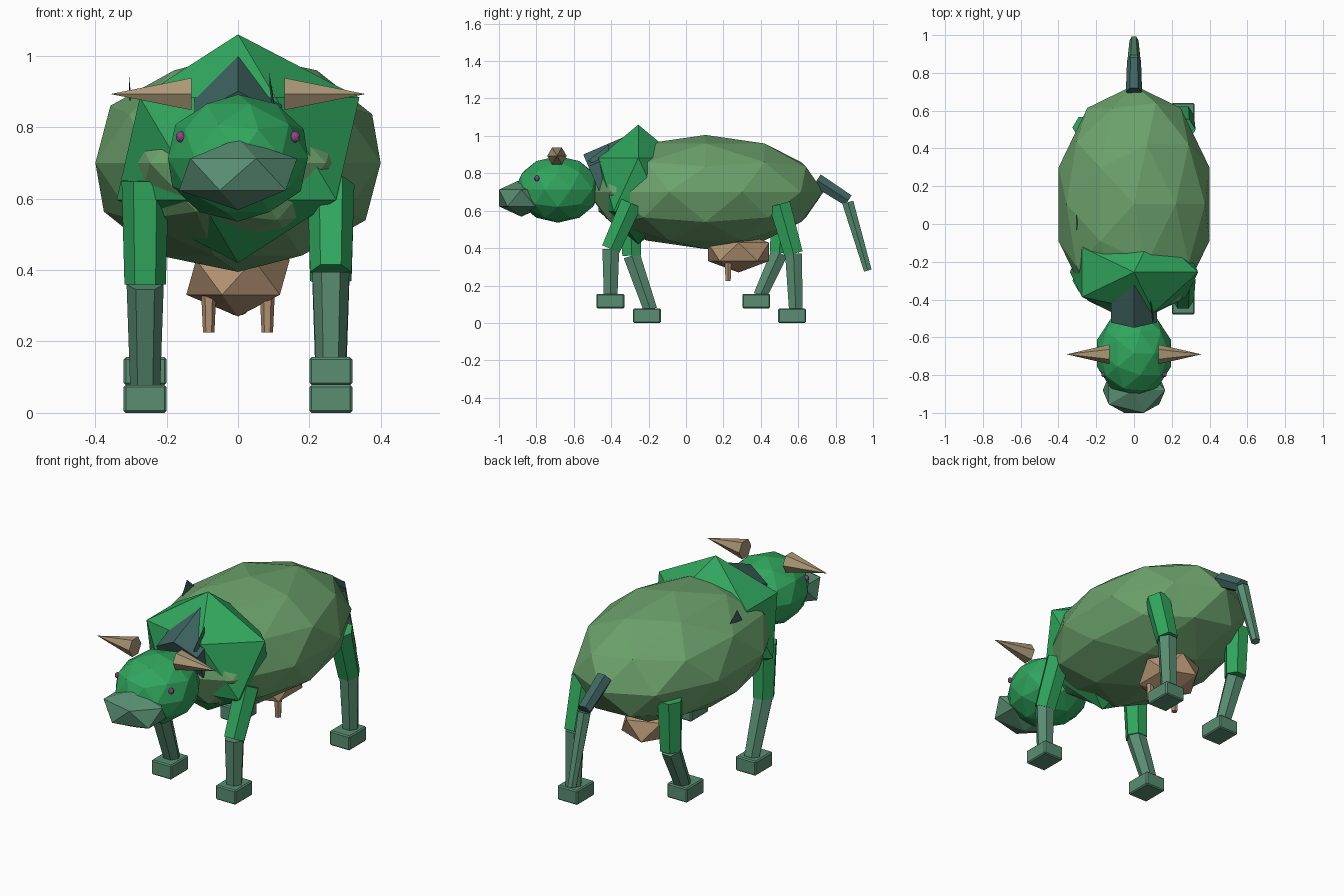
import bpy, bmesh
from mathutils import Matrix, Vector

if "Cube" in bpy.data.objects:
    bpy.data.objects.remove(bpy.data.objects["Cube"])


def material(name, rgb):
    m = bpy.data.materials.new(name)
    m.diffuse_color = (*rgb, 1)
    m.use_nodes = True
    m.node_tree.nodes["Principled BSDF"].inputs["Base Color"].default_value = m.diffuse_color
    return m


HIDE = material("hide_green", (0.15, 0.36, 0.15))
BRIGHT = material("bright_green", (0.03, 0.38, 0.11))
SAGE = material("sage_green", (0.10, 0.27, 0.17))
SLATE = material("slate_green", (0.05, 0.13, 0.12))
HORN = material("horn_tan", (0.40, 0.31, 0.18))
SKIN = material("udder_tan", (0.45, 0.29, 0.17))
EYE = material("eye_purple", (0.30, 0.06, 0.25))


def finish(name, bm, mat):
    mesh = bpy.data.meshes.new(name)
    bm.to_mesh(mesh)
    bm.free()
    mesh.materials.append(mat)
    obj = bpy.data.objects.new(name, mesh)
    bpy.context.collection.objects.link(obj)
    return obj


def ball(name, centre, radii, subdivisions, mat):
    bm = bmesh.new()
    bmesh.ops.create_icosphere(bm, subdivisions=subdivisions, radius=1,
                               matrix=Matrix.Translation(centre) @ Matrix.Diagonal((*radii, 1)))
    return finish(name, bm, mat)


def limb(name, a, b, r1, r2, mat, corner=(1, 0, 0), sides=6, flat=1.0):
    """Tapered prism from a to b with a corner pointing along 'corner'."""
    a, b = Vector(a), Vector(b)
    z = (b - a).normalized()
    y = Vector(corner)
    y = (y - z * y.dot(z)).normalized()
    x = y.cross(z)
    frame = Matrix((x, y, z)).transposed().to_4x4()
    bm = bmesh.new()
    bmesh.ops.create_cone(bm, cap_ends=True, segments=sides, radius1=r1, radius2=r2,
                          depth=(b - a).length,
                          matrix=Matrix.Translation((a + b) / 2) @ frame @ Matrix.Diagonal((1, flat, 1, 1)))
    bmesh.ops.remove_doubles(bm, verts=bm.verts, dist=1e-5)
    return finish(name, bm, mat)


def hoof(name, x, y, z):
    bm = bmesh.new()
    bmesh.ops.create_cube(bm, size=1, matrix=Matrix.Translation((x, y, z + 0.039))
                          @ Matrix.Diagonal((0.12, 0.148, 0.078, 1)))
    bmesh.ops.bevel(bm, geom=bm.edges[:], offset=0.006, segments=1, affect='EDGES')
    return finish(name, bm, SAGE)


# Torso, shoulders, neck and head
ball("body", (0, 0.105, 0.70), (0.42, 0.63, 0.305), 2, HIDE)
ball("shoulders", (0, -0.255, 0.74), (0.38, 0.25, 0.32), 1, BRIGHT)
limb("neck", (0, -0.22, 0.89), (0, -0.494, 0.772), 0.14, 0.14, SLATE, corner=(0, 0, 1))
ball("head", (0, -0.685, 0.714), (0.206, 0.23, 0.178), 2, BRIGHT)
ball("muzzle", (0, -0.88, 0.668), (0.185, 0.141, 0.10), 1, SAGE)

# Horns and eyes
for side, s in (("right", 1), ("left", -1)):
    limb(f"{side}_horn", (s * 0.13, -0.69, 0.893), (s * 0.357, -0.69, 0.893),
         0.052, 0, HORN, corner=(0, 1, 0))
    ball(f"{side}_eye", (s * 0.16, -0.797, 0.773), (0.014, 0.014, 0.016), 2, EYE)

# Thin ears, mostly buried in the hide
limb("right_ear", (0.10, -0.47, 0.84), (0.087, -0.41, 0.955), 0.06, 0, SLATE, sides=4, flat=0.12)
limb("left_ear", (-0.30, 0.015, 0.83), (-0.305, 0.0, 0.945), 0.10, 0, SLATE, sides=4, flat=0.06)

# Legs in mid-stride: hip, knee, ankle and hoof as (y, z)
legs = {
    "right_front_leg": (1, (-0.293, 0.64), (-0.402, 0.395), (-0.403, 0.14), (-0.404, 0.078)),
    "left_front_leg": (-1, (-0.30, 0.65), (-0.29, 0.36), (-0.19, 0.07), (-0.209, 0)),
    "right_back_leg": (1, (0.50, 0.635), (0.575, 0.37), (0.587, 0.07), (0.567, 0)),
    "left_back_leg": (-1, (0.51, 0.65), (0.50, 0.375), (0.396, 0.145), (0.375, 0.078)),
}
for name, (s, hip, knee, ankle, foot) in legs.items():
    x = s * 0.26
    limb(name + "_upper", (x, *hip), (x, *knee), 0.066, 0.058, BRIGHT)
    limb(name + "_lower", (x, *knee), (x, *ankle), 0.052, 0.042, SAGE)
    hoof(name + "_hoof", x, *foot)

# Udder and teats
ball("udder", (0, 0.281, 0.38), (0.162, 0.192, 0.11), 1, SKIN)
for side, s in (("right", 1), ("left", -1)):
    limb(f"{side}_teat", (s * 0.082, 0.225, 0.335), (s * 0.082, 0.225, 0.225), 0.021, 0.016, SKIN)

# Tail
limb("tail_upper", (0, 0.70, 0.763), (0, 0.868, 0.655), 0.043, 0.037, SLATE)
limb("tail_lower", (0, 0.865, 0.645), (0, 0.972, 0.28), 0.035, 0.024, SAGE)
